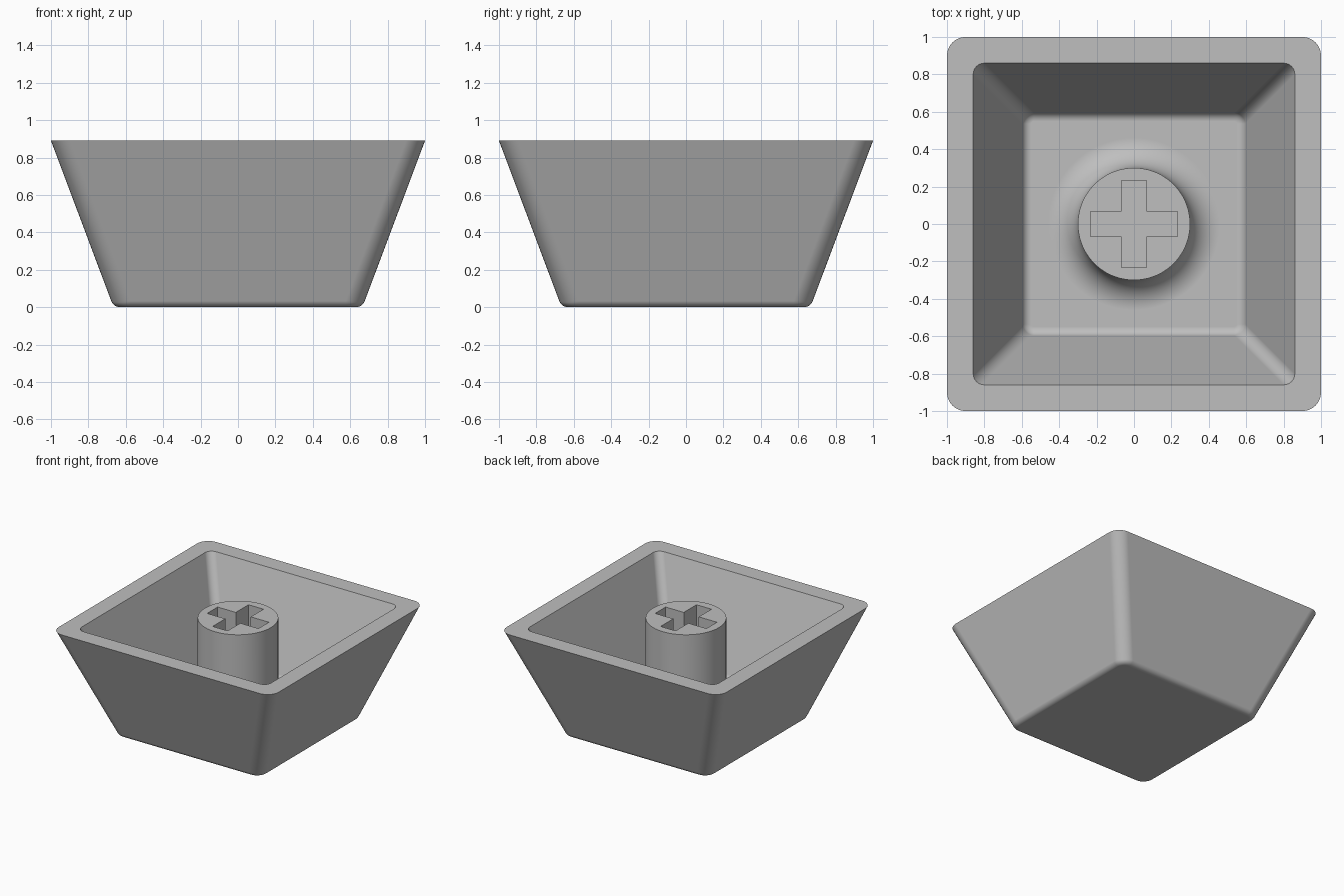
import bpy, bmesh
from math import sin, cos, pi, atan

HEIGHT = 0.89      # overall height
SLOPE = 0.376      # sideways run of the walls per unit of height
FLOOR = 0.155      # height of the inner floor
BEND = 0.05        # rounding between walls and floor
STEM_R, FLARE = 0.30, 0.16

cube = bpy.data.objects.get("Cube")
if cube:
    bpy.data.objects.remove(cube, do_unlink=True)

grey = bpy.data.materials.new("plain grey")
grey.use_nodes = True
colour = (0.52, 0.52, 0.52, 1)
grey.diffuse_color = colour
grey.node_tree.nodes["Principled BSDF"].inputs["Base Color"].default_value = colour


def make_object(name, bm):
    bmesh.ops.recalc_face_normals(bm, faces=bm.faces)
    mesh = bpy.data.meshes.new(name)
    bm.to_mesh(mesh)
    bm.free()
    mesh.materials.append(grey)
    obj = bpy.data.objects.new(name, mesh)
    bpy.context.collection.objects.link(obj)
    return obj


def loft(name, rings):
    """Skin a stack of closed rings and cap both ends."""
    bm = bmesh.new()
    loops = [[bm.verts.new(p) for p in ring] for ring in rings]
    for a, b in zip(loops, loops[1:]):
        for i in range(len(a)):
            j = (i + 1) % len(a)
            bm.faces.new((a[i], a[j], b[j], b[i]))
    bm.faces.new(loops[0])
    bm.faces.new(loops[-1])
    return make_object(name, bm)


def rounded_square(half, radius, z, steps=8):
    points = []
    for corner, (sx, sy) in enumerate(((1, 1), (-1, 1), (-1, -1), (1, -1))):
        for k in range(steps + 1):
            a = (corner + k / steps) * pi / 2
            points.append((sx * (half - radius) + radius * cos(a),
                           sy * (half - radius) + radius * sin(a), z))
    return points


def circle(radius, z, steps=96):
    return [(radius * cos(2 * pi * i / steps), radius * sin(2 * pi * i / steps), z)
            for i in range(steps)]


def tapered_shell(top_half, corner, base_z, steps=8):
    """Rings of a flared square from its rounded base edge up to the rim."""
    turn = pi / 2 - atan(SLOPE)
    base_half = top_half - (HEIGHT - base_z) * SLOPE - BEND * math_tan_half(turn)
    widest = BEND * sin(turn)
    rings = []
    for k in range(steps + 1):
        t = turn * k / steps
        out = BEND * sin(t)
        rings.append(rounded_square(base_half + out, corner - widest + out,
                                    base_z + BEND * (1 - cos(t))))
    rings.append(rounded_square(top_half, corner, HEIGHT))
    return rings


def math_tan_half(angle):
    return sin(angle) / (1 + cos(angle))


def combine(target, other, operation):
    mod = target.modifiers.new(operation.lower(), 'BOOLEAN')
    mod.operation = operation
    mod.solver = 'EXACT'
    mod.object = other
    bpy.context.view_layer.objects.active = target
    bpy.ops.object.modifier_apply(modifier=mod.name)
    bpy.data.objects.remove(other, do_unlink=True)


# Hollow flared cap: outer skin and inner skin joined by a flat rim
outer = tapered_shell(1.0, 0.10, 0)
inner = tapered_shell(0.86, 0.06, FLOOR)
cap = loft("cap_body", outer + inner[::-1])

# Round stem with a curved flare where it meets the floor
flare = []
for k in range(13):
    a = pi / 2 * k / 12
    flare.append(circle(STEM_R + FLARE * (1 - sin(a)), FLOOR + FLARE * (1 - cos(a))))
stem = loft("stem", [circle(STEM_R + FLARE, FLOOR / 2)] + flare + [circle(STEM_R, HEIGHT)])

# Cross-shaped socket sunk into the stem
arm, thick, depth = 0.233, 0.068, 0.43
outline = []
for qx, qy in ((1, 1), (-1, 1), (-1, -1), (1, -1)):
    pts = [(arm, thick), (thick, thick), (thick, arm)]
    if qx * qy < 0:
        pts.reverse()
    outline += [(qx * x, qy * y) for x, y in pts]
cross = loft("cross_cutter", [[(x, y, z) for x, y in outline]
                              for z in (HEIGHT - depth, HEIGHT + 0.1)])
cross.hide_render = True

combine(stem, cross, 'DIFFERENCE')
combine(cap, stem, 'UNION')

# Smooth bends, crisp rim and socket
bpy.ops.object.select_all(action='DESELECT')
cap.select_set(True)
bpy.context.view_layer.objects.active = cap
bpy.ops.object.shade_smooth_by_angle(angle=pi / 6)
weighted = cap.modifiers.new("even_shading", 'WEIGHTED_NORMAL')
weighted.keep_sharp = True
